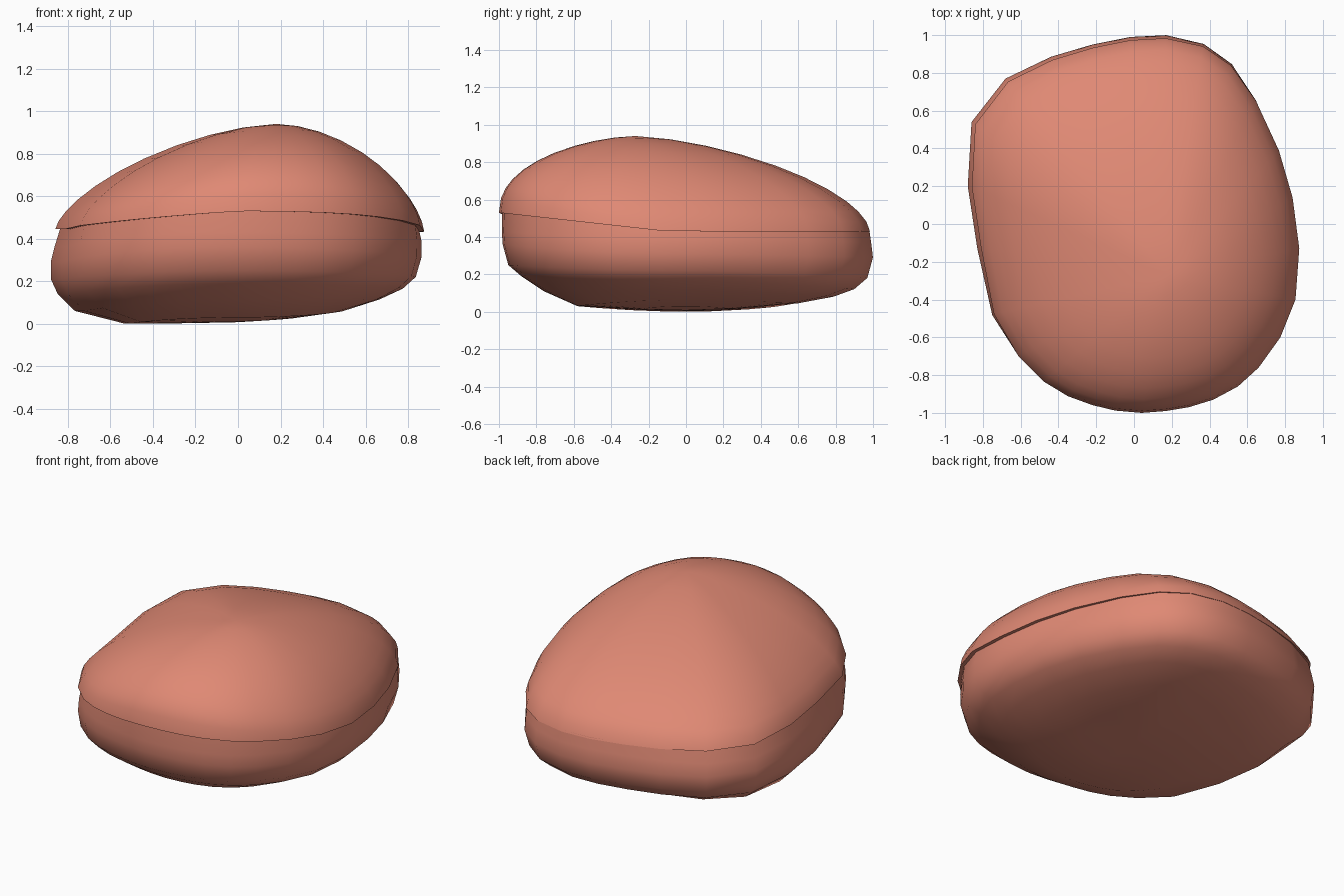
import bpy, bmesh, math

if "Cube" in bpy.data.objects:
    bpy.data.objects.remove(bpy.data.objects["Cube"])

# Plan outline seen from above, clockwise from the back
OUTLINE = [(.17, 1), (.37, .955), (.52, .85), (.65, .66), (.77, .39), (.84, .14),
           (.875, -.13), (.855, -.4), (.775, -.6), (.66, -.76), (.55, -.86), (.42, -.93),
           (.29, -.97), (.17, -.99), (.04, -1), (-.1, -.988), (-.22, -.96), (-.35, -.915),
           (-.48, -.84), (-.62, -.705), (-.755, -.485), (-.83, -.13), (-.88, .2),
           (-.86, .54), (-.68, .77), (-.44, .885), (-.22, .95), (-.02, .99)]

clay = bpy.data.materials.new("salmon clay")
clay.diffuse_color = (.74, .25, .175, 1)
clay.use_nodes = True
clay.node_tree.nodes["Principled BSDF"].inputs["Base Color"].default_value = clay.diffuse_color


def blend(dx, dy, left, right, front, back):
    """Mix four directional values by the direction (dx, dy)."""
    n = dx * dx + dy * dy
    return ((left if dx < 0 else right) * dx * dx + (front if dy < 0 else back) * dy * dy) / n


def seam(x, y):
    """Height of the line where lid and body meet."""
    u = max(0, (-.1 - y) / .9)
    left = max(0, -x)
    return .43 + .1 * u * (1 - .75 * left) + .018 * left


def loft(name, rings, tip):
    """Skin a list of closed rings and close the last one to a tip point."""
    bm = bmesh.new()
    loops = [[bm.verts.new(p) for p in ring] for ring in rings]
    n = len(OUTLINE)
    for a, b in zip(loops, loops[1:]):
        for i in range(n):
            j = (i + 1) % n
            bm.faces.new((a[i], a[j], b[j], b[i]))
    end = bm.verts.new(tip)
    for i in range(n):
        bm.faces.new((loops[-1][i], loops[-1][(i + 1) % n], end))
    bmesh.ops.recalc_face_normals(bm, faces=bm.faces)
    me = bpy.data.meshes.new(name)
    bm.to_mesh(me)
    bm.free()
    ob = bpy.data.objects.new(name, me)
    bpy.context.collection.objects.link(ob)
    me.materials.append(clay)
    # outward normals on the open shells
    far = max(me.polygons, key=lambda p: abs(p.center.z - .45))
    if far.normal.z * (far.center.z - .45) < 0:
        me.flip_normals()
    bpy.context.view_layer.objects.active = ob
    ob.select_set(True)
    bpy.ops.object.shade_smooth_by_angle(angle=math.radians(50))
    ob.select_set(False)


# Upper lid: off-centre dome with a thin turned-in rim
px, py, pz = .18, -.27, .94
rim = []
for x, y in OUTLINE:
    f = blend(x, y, .975, 1, 1, .983)
    rim.append((x * f, y * f, seam(x, y)))
rings = [[(x * .93, y * .93, z) for x, y, z in rim]]
for t in (1, .985, .95, .9, .82, .72, .6, .45, .3, .15):
    ring = []
    for x, y, s in rim:
        dx, dy = x - px, y - py
        p = blend(dx, dy, 1.6, 1.8, 1.65, 1.5)
        q = blend(dx, dy, .7, .66, .44, .6)
        h = (1 - t ** p) ** q if t < 1 else 0
        ring.append((px + dx * t, py + dy * t, s + (pz - s) * h))
    rings.append(ring)
loft("upper_lid", rings, (px, py, pz))

# Lower body: (scale, height) rows for left, right, front and back
ROWS = [((.98, .36), (.985, .39), (.985, .43), (.99, .37)),
        ((1, .29), (.985, .31), (.98, .36), (1, .29)),
        ((1, .21), (.955, .22), (.95, .25), (.97, .18)),
        ((.965, .14), (.885, .165), (.88, .19), (.9, .12)),
        ((.875, .06), (.76, .115), (.76, .11), (.79, .08)),
        ((.61, 0), (.57, .065), (.58, .03), (.6, .045)),
        ((.3, .003), (.32, .03), (.25, .012), (.25, .015))]
rings = [[(x * f, y * f, seam(x, y) + .01) for x, y in OUTLINE
          for f in [blend(x, y, .945, .972, .982, .98)]]]
for row in ROWS:
    ring = []
    for x, y in OUTLINE:
        f = blend(x, y, *[r[0] for r in row])
        ring.append((x * f, y * f, blend(x, y, *[r[1] for r in row])))
    rings.append(ring)
loft("lower_body", rings, (0, 0, .008))
